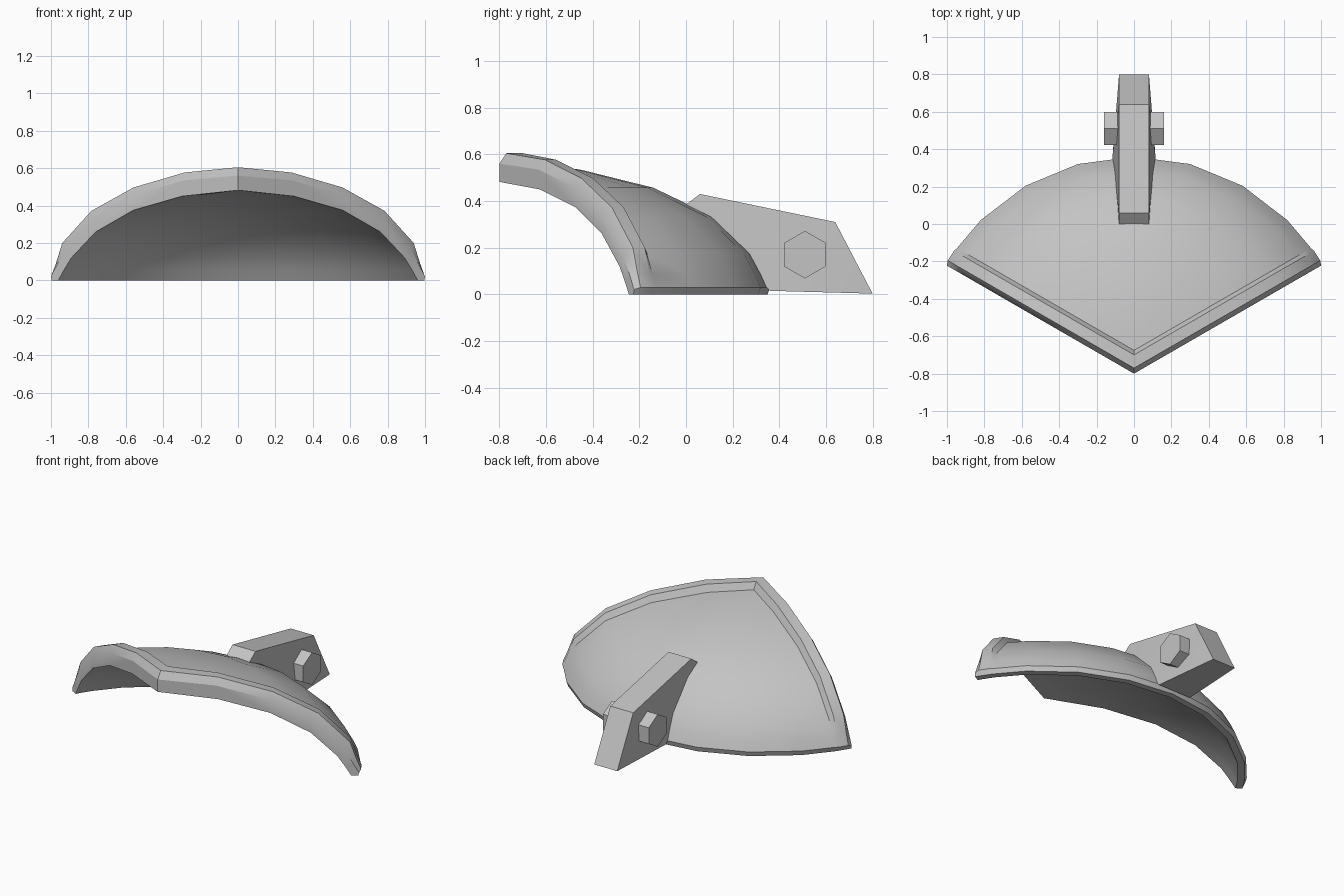
import bpy
import bmesh
from math import sin, cos, asin, radians, pi
from mathutils import Matrix

cube = bpy.data.objects.get("Cube")
if cube:
    bpy.data.objects.remove(cube, do_unlink=True)

# Single grey metal colour
GREY = (0.55, 0.55, 0.55, 1.0)
metal = bpy.data.materials.new("grey_metal")
metal.use_nodes = True
metal.diffuse_color = GREY
metal.node_tree.nodes["Principled BSDF"].inputs["Base Color"].default_value = GREY


def finish(bm, name, smooth_angle=None):
    """Turn a bmesh into a named, coloured object."""
    bmesh.ops.remove_doubles(bm, verts=bm.verts, dist=0.0005)
    bmesh.ops.recalc_face_normals(bm, faces=bm.faces)
    mesh = bpy.data.meshes.new(name)
    bm.to_mesh(mesh)
    bm.free()
    mesh.materials.append(metal)
    obj = bpy.data.objects.new(name, mesh)
    bpy.context.collection.objects.link(obj)
    if smooth_angle:
        bpy.ops.object.select_all(action="DESELECT")
        obj.select_set(True)
        bpy.context.view_layer.objects.active = obj
        bpy.ops.object.shade_smooth_by_angle(angle=radians(smooth_angle))
    return obj


# Radial profiles of the shell (radius from the tip axis, height)
TIP_Y = -0.8
HALF = radians(30)
CHAMFER = [(0, .56), (.335, .535), (.635, .46), (.89, .335), (1.065, .17), (1.125, .07), (1.155, .02)]
RIM = [(0, .605), (.346, .577), (.66, .497), (.92, .372), (1.1, .2), (1.14, .09), (1.165, .03)]
DOME = [(0, .562), (.345, .535), (.66, .457), (.92, .332), (1.085, .175), (1.135, .085), (1.16, .03)]
INNER = [(0, .482), (.346, .45), (.647, .375), (.878, .26), (1.03, .12), (1.075, .055), (1.11, 0)]
FOOT = [(1.15, 0)]


def column(profile, inset, angle=None, flip=False):
    """Points of one profile, kept a set distance from the cut plane."""
    points = []
    for r, z in profile:
        if r == 0:
            points.append((0, TIP_Y + inset / cos(HALF), z))
            continue
        low = HALF + asin(inset / r)
        a = low if angle is None else min(max(angle, low), pi - low)
        a = pi - a if flip else a
        points.append((r * cos(a), TIP_Y + r * sin(a), z))
    return points


# Shell: raised border along both cut edges, recessed dome between them
edge = [(CHAMFER, 0), (RIM, .026), (RIM, .087), (DOME, .108)]
specs = [(p, d, None, False) for p, d in edge]
specs += [(DOME, .108, radians(a), False) for a in range(45, 136, 15)]
specs += [(p, d, None, True) for p, d in reversed(edge)]

bm = bmesh.new()
columns = []
for outer, inset, angle, flip in specs:
    pts = column(outer + FOOT + INNER[::-1], inset, angle, flip)
    columns.append([bm.verts.new(p) for p in pts])
for a, b in zip(columns, columns[1:]):
    for k in range(len(a) - 1):
        bm.faces.new((a[k], a[k + 1], b[k + 1], b[k]))
# Cut faces joining the outside to the inside
n = len(INNER)
for col in (columns[0], columns[-1]):
    for k in range(n - 1):
        bm.faces.new((col[k], col[k + 1], col[-k - 2], col[-k - 1]))
    bm.faces.new((col[n - 1], col[n], col[n + 1]))
finish(bm, "shell", 30)

# Hinge arm: side outline that widens at its foot
arm = [(0, .385, .08), (.06, .43, .08), (.64, .31, .08), (.8, .003, .08), (.36, .015, .115)]
bm = bmesh.new()
sides = [[bm.verts.new((s * w, y, z)) for y, z, w in arm] for s in (1, -1)]
right, left = sides
for i in range(5):
    j = (i + 1) % 5
    bm.faces.new((right[i], right[j], left[j], left[i]))
for side in sides:
    for i in range(3):
        bm.faces.new((side[4], side[i], side[i + 1]))
finish(bm, "hinge_arm", 25)

# Hexagonal hinge pin through the arm
bm = bmesh.new()
bmesh.ops.create_cone(
    bm, cap_ends=True, segments=6, radius1=.102, radius2=.102, depth=.32,
    matrix=Matrix.Translation((0, .51, .17)) @ Matrix.Rotation(pi / 2, 4, "Y") @ Matrix.Rotation(pi / 2, 4, "Z"))
finish(bm, "hinge_pin")
